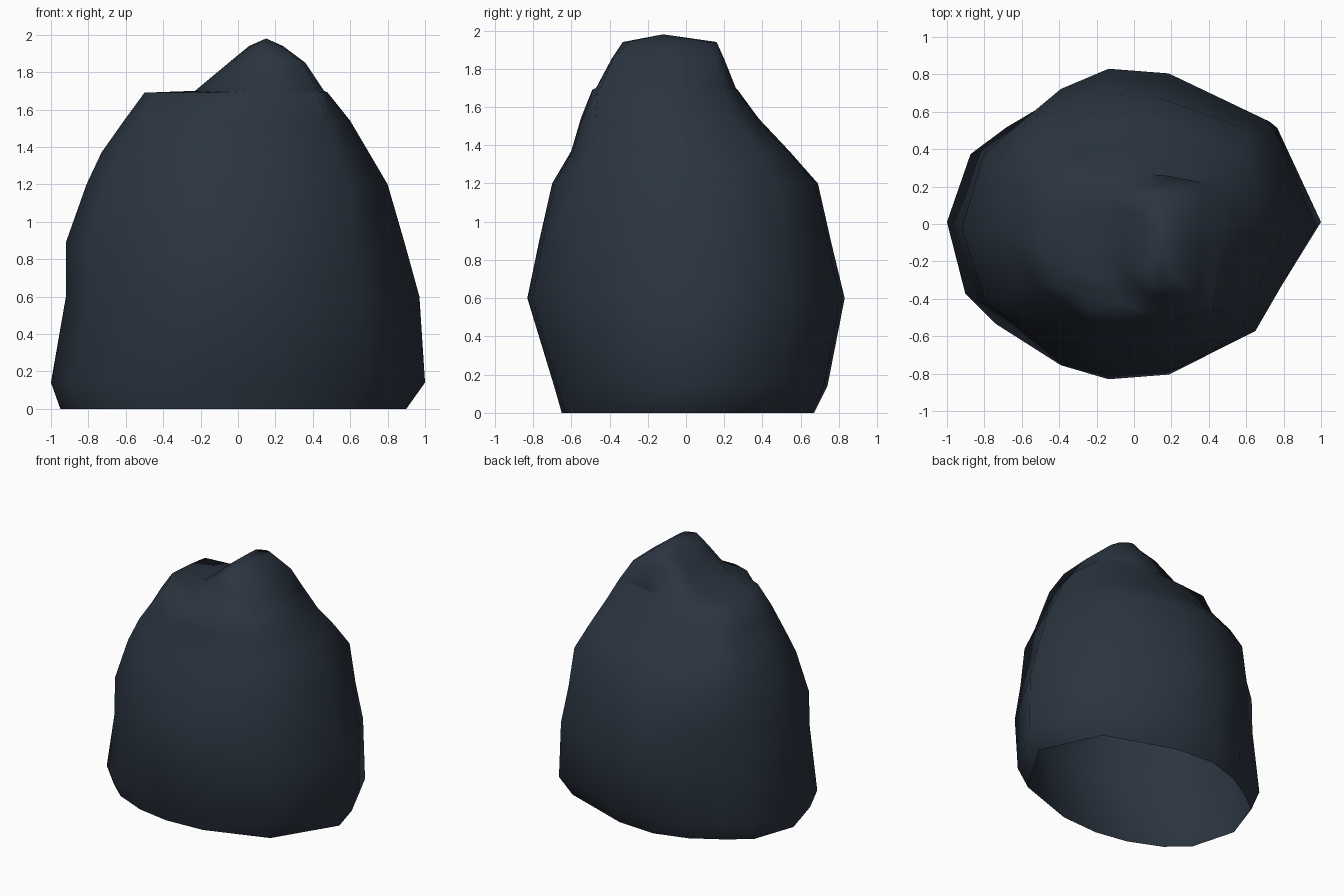
import bpy, bmesh

if "Cube" in bpy.data.objects:
    bpy.data.objects.remove(bpy.data.objects["Cube"])

# Plan outline of the boulder, normalised to -1..1 on both axes
OUTLINE = [(1, -.02), (.74, .66), (.17, .97), (-.17, 1), (-.44, .87), (-.65, .65),
           (-.86, .48), (-1, -.02), (-.86, -.53), (-.65, -.69), (-.44, -.91),
           (-.17, -1), (.17, -.97), (.66, -.69)]

# Each level: height, x min, x max, y min, y max, squareness, squareness of front-left corner
LEVELS = [
    (0.00, -.95, .90, -.65, .67, .10, .25),
    (0.14, -1.0, 1.0, -.69, .74, .10, .30),
    (0.60, -.92, .97, -.83, .83, .00, .00),
    (0.89, -.92, .89, -.77, .76, .10, .05),
    (1.20, -.81, .80, -.70, .69, .25, .10),
    (1.37, -.73, .70, -.60, .54, .35, .10),
    (1.54, -.61, .60, -.55, .38, .45, .00),
    (1.69, -.50, .48, -.49, .27, .75, -.15),   # shoulder rim
    (1.70, -.23, .46, -.47, .26, .80, .00),    # shoulder inner edge
    (1.85, -.05, .36, -.39, .20, .90, .20),
    (1.94, .06, .24, -.33, .16, .60, .20),     # short summit ridge
]


def squared(u, v, amount):
    """Push an outline point towards the enclosing square."""
    k = 1 + amount * (1 / max(abs(u), abs(v)) - 1)
    return u * k, v * k


rock = bpy.data.materials.new("dark slate rock")
rock.diffuse_color = (.024, .035, .052, 1)
rock.use_nodes = True
rock.node_tree.nodes["Principled BSDF"].inputs["Base Color"].default_value = rock.diffuse_color

# Boulder: stacked rings, open underneath, closed by a summit point
bm = bmesh.new()
rings = []
for z, x0, x1, y0, y1, square, square_fl in LEVELS:
    ring = []
    for u, v in OUTLINE:
        u, v = squared(u, v, square_fl if u < 0 and v < 0 else square)
        x = (x0 + x1) / 2 + u * (x1 - x0) / 2
        y = (y0 + y1) / 2 + v * (y1 - y0) / 2
        ring.append(bm.verts.new((x, y, z)))
    rings.append(ring)

n = len(OUTLINE)
for low, high in zip(rings, rings[1:]):
    for i in range(n):
        j = (i + 1) % n
        bm.faces.new((low[i], low[j], high[j], high[i]))
summit = bm.verts.new((.15, -.12, 1.98))
for i in range(n):
    bm.faces.new((rings[-1][i], rings[-1][(i + 1) % n], summit))

for f in bm.faces:
    f.smooth = True
mesh = bpy.data.meshes.new("boulder")
bm.to_mesh(mesh)
bm.free()
mesh.materials.append(rock)
boulder = bpy.data.objects.new("boulder", mesh)
bpy.context.collection.objects.link(boulder)
